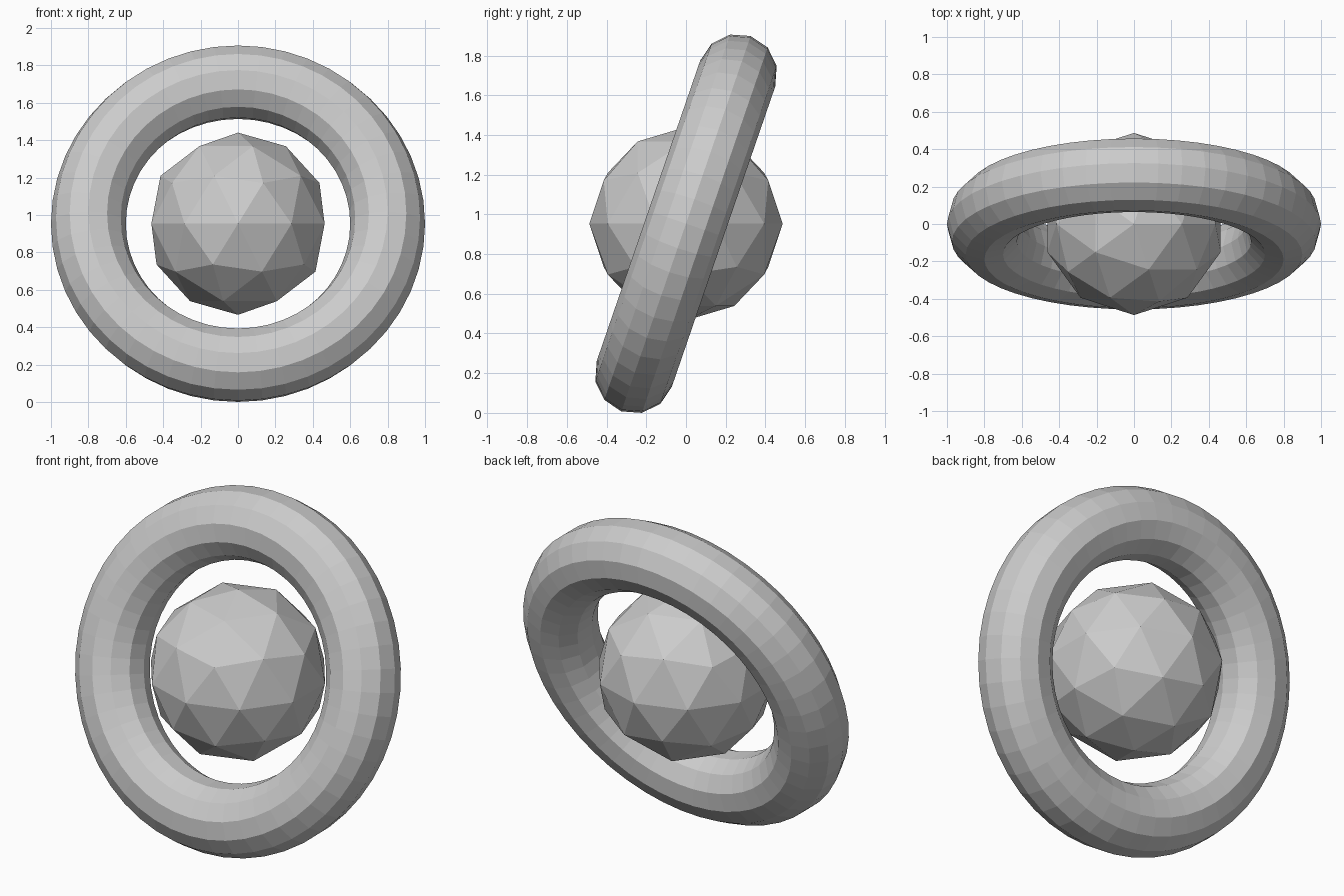
import bpy
from math import radians

if "Cube" in bpy.data.objects:
    bpy.data.objects.remove(bpy.data.objects["Cube"])

CENTRE = (0, 0, 0.953)

# Tilted ring, faceted
bpy.ops.mesh.primitive_torus_add(
    major_radius=0.8, minor_radius=0.2, major_segments=48, minor_segments=12,
    location=CENTRE, rotation=(radians(71), 0, 0))
bpy.context.object.name = "ring"
bpy.ops.object.shade_flat()

# Low-poly ball floating in the middle of the ring
bpy.ops.mesh.primitive_ico_sphere_add(subdivisions=2, radius=0.487, location=CENTRE)
bpy.context.object.name = "ball"
bpy.ops.object.shade_flat()
